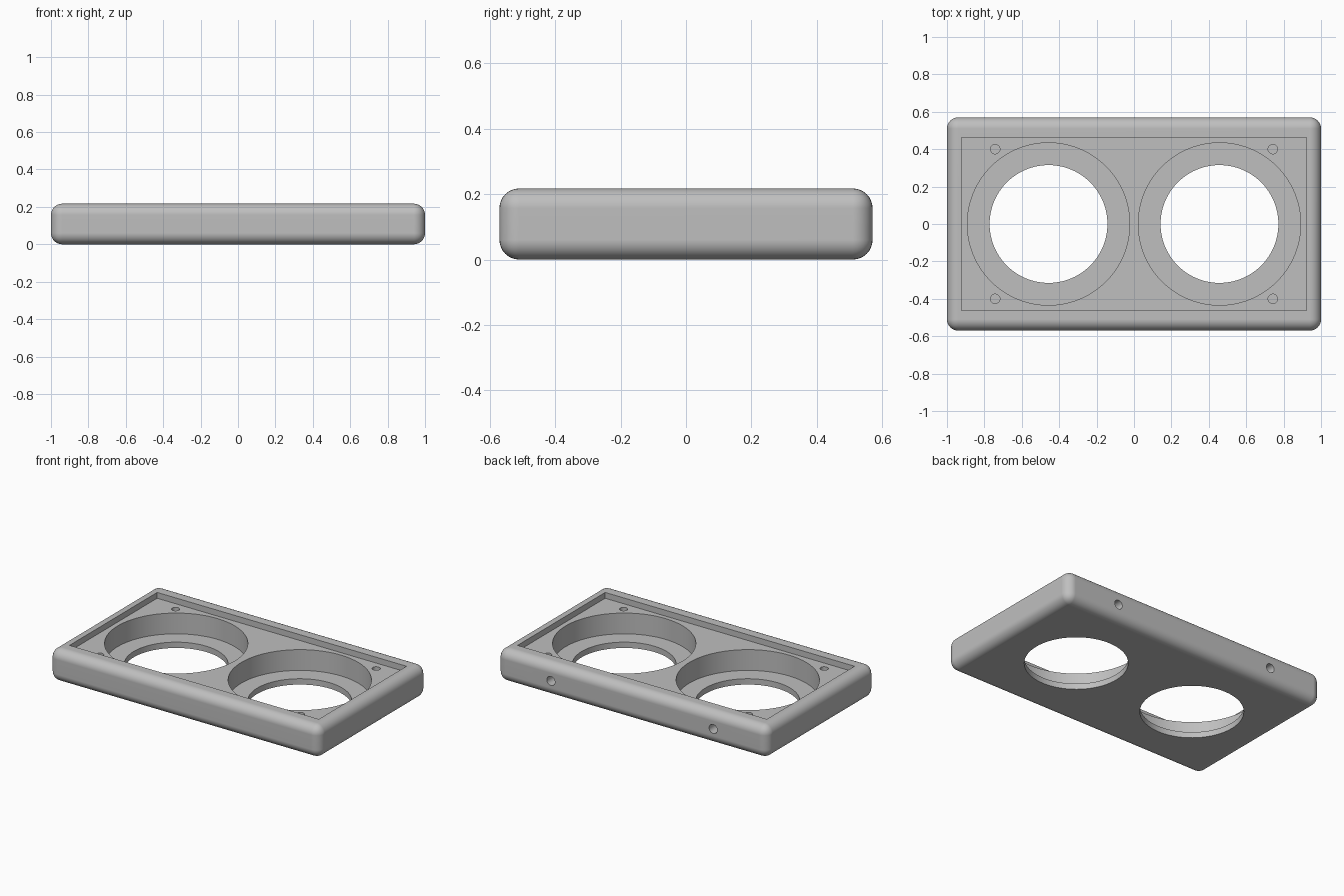
import bpy, bmesh, math
from mathutils import Matrix

if "Cube" in bpy.data.objects:
    bpy.data.objects.remove(bpy.data.objects["Cube"])

HX, HY, H = 1.0, 0.57, 0.217      # half length, half width, height
FLOOR, LEDGE = 0.178, 0.039       # recess floor and pocket ledge heights
FILLET = 0.06

grey = bpy.data.materials.new("plain grey")
grey.diffuse_color = (0.52, 0.52, 0.52, 1)
grey.use_nodes = True
grey.node_tree.nodes["Principled BSDF"].inputs["Base Color"].default_value = grey.diffuse_color


def add_object(name, bm):
    mesh = bpy.data.meshes.new(name)
    bm.to_mesh(mesh)
    bm.free()
    obj = bpy.data.objects.new(name, mesh)
    bpy.context.collection.objects.link(obj)
    mesh.materials.append(grey)
    return obj


def box(name, hx, hy, z0, z1, fillet=0):
    bm = bmesh.new()
    bmesh.ops.create_cube(bm, size=1, matrix=Matrix.Translation((0, 0, (z0 + z1) / 2))
                          @ Matrix.Diagonal((2 * hx, 2 * hy, z1 - z0, 1)))
    if fillet:
        bmesh.ops.bevel(bm, geom=bm.edges[:], offset=fillet, segments=8,
                        profile=0.5, affect='EDGES')
    return add_object(name, bm)


def cylinder(name, radius, depth, centre, sides=96, along_y=False):
    bm = bmesh.new()
    turn = Matrix.Rotation(math.pi / 2, 4, 'X') if along_y else Matrix.Identity(4)
    bmesh.ops.create_cone(bm, cap_ends=True, segments=sides, radius1=radius, radius2=radius,
                          depth=depth, matrix=Matrix.Translation(centre) @ turn)
    return add_object(name, bm)


# Rounded slab
housing = box("housing", HX, HY, 0, H, FILLET)

# Shallow rectangular recess in the top
cutters = [box("recess_cutter", 0.922, 0.463, FLOOR, H + 0.1)]
for sx in (-1, 1):
    # Stepped round opening: wide pocket, then a narrower through hole
    cutters.append(cylinder("pocket_cutter", 0.434, 0.3, (sx * 0.457, 0, LEDGE + 0.15)))
    cutters.append(cylinder("opening_cutter", 0.315, 0.6, (sx * 0.457, 0, 0.1)))
    # Blind hole in the back wall
    cutters.append(cylinder("back_hole_cutter", 0.03, 0.2, (sx * 0.6, HY, 0.106), 32, True))
    # Blind screw holes in the recess corners
    for sy in (-1, 1):
        cutters.append(cylinder("screw_hole_cutter", 0.025, 0.2,
                                (sx * 0.742, sy * 0.4, FLOOR), 32))

bpy.context.view_layer.objects.active = housing
housing.select_set(True)
for cutter in cutters:
    mod = housing.modifiers.new("cut", 'BOOLEAN')
    mod.operation = 'DIFFERENCE'
    mod.solver = 'EXACT'
    mod.object = cutter
    bpy.ops.object.modifier_apply(modifier=mod.name)
for cutter in cutters:
    bpy.data.objects.remove(cutter)

# Smooth fillets and bores, crisp rims and flat faces
bpy.ops.object.shade_smooth_by_angle(angle=math.radians(30))
normals = housing.modifiers.new("flat_faces", 'WEIGHTED_NORMAL')
normals.keep_sharp = True
